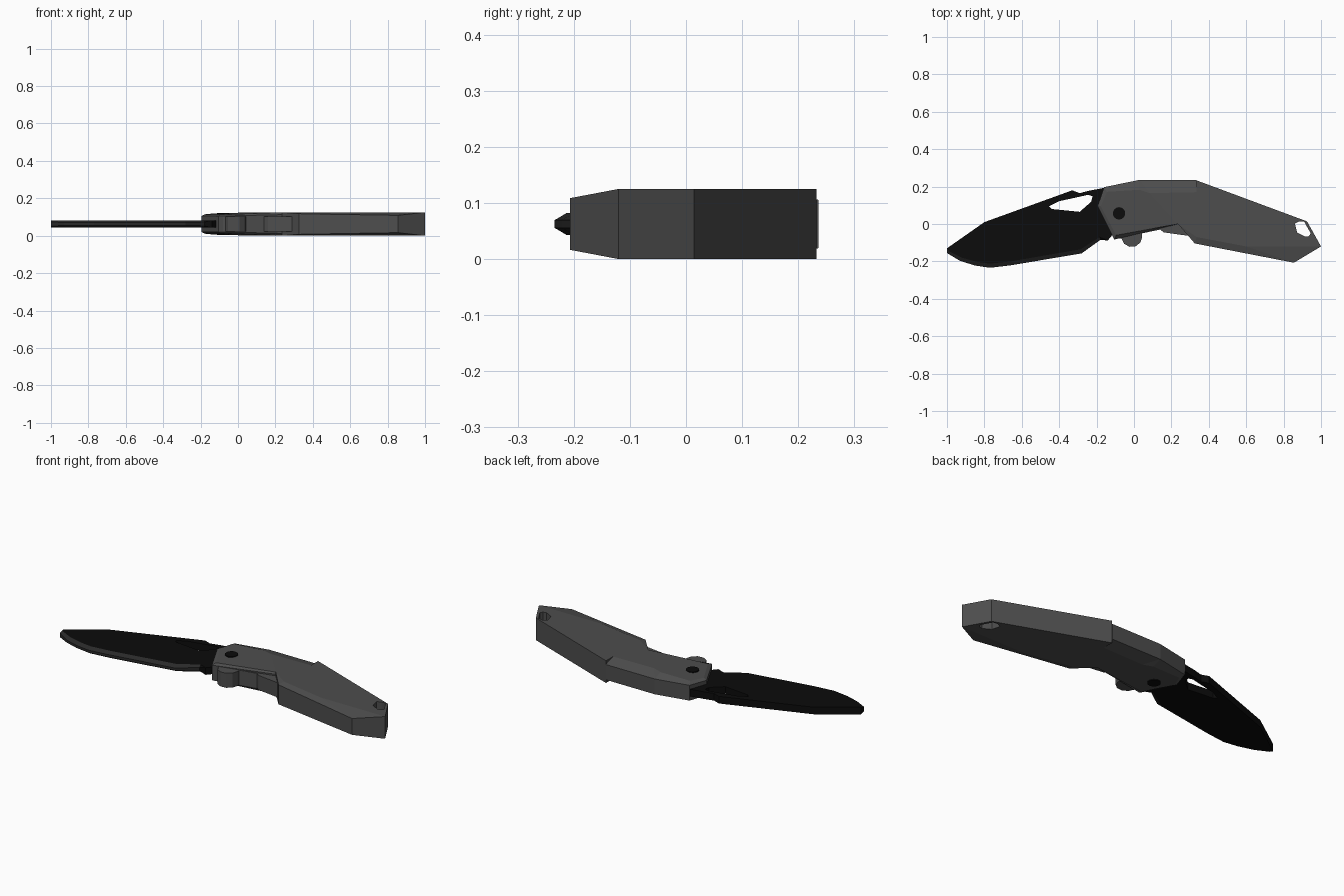
import bpy, bmesh, math

if "Cube" in bpy.data.objects:
    bpy.data.objects.remove(bpy.data.objects["Cube"])

MID = 0.0625  # half of the handle thickness


def material(name, v):
    m = bpy.data.materials.new(name)
    m.diffuse_color = (v, v, v, 1)
    m.use_nodes = True
    m.node_tree.nodes["Principled BSDF"].inputs["Base Color"].default_value = m.diffuse_color
    return m


GREY = material("handle_grey", 0.075)
BLACK = material("blade_black", 0.0035)
EDGE = material("edge_dark_grey", 0.022)


def slab(name, outline, h_out, plateau=None, h_top=None, mats=(GREY,)):
    """Flat part mirrored about mid height: side wall, chamfer, plateau."""
    plateau = plateau or outline
    n = len(outline)
    h_out = h_out if isinstance(h_out, list) else [h_out] * n
    h_top = h_out if h_top is None else (h_top if isinstance(h_top, list) else [h_top] * n)
    bm = bmesh.new()
    rings = []
    for pts, hs, s in ((plateau, h_top, -1), (outline, h_out, -1), (outline, h_out, 1), (plateau, h_top, 1)):
        rings.append([bm.verts.new((x, y, MID + s * h)) for (x, y), h in zip(pts, hs)])
    for a, b in zip(rings, rings[1:]):
        for i in range(n):
            j = (i + 1) % n
            bm.faces.new((a[i], a[j], b[j], b[i]))
    bm.faces.new(rings[0][::-1])
    bm.faces.new(rings[-1])
    bmesh.ops.remove_doubles(bm, verts=bm.verts, dist=1e-5)
    bmesh.ops.recalc_face_normals(bm, faces=bm.faces)
    me = bpy.data.meshes.new(name)
    bm.to_mesh(me)
    bm.free()
    for m in mats:
        me.materials.append(m)
    ob = bpy.data.objects.new(name, me)
    bpy.context.collection.objects.link(ob)
    return ob


def cut(ob, name, outline, mat):
    """Cut a through hole with a hidden cutter."""
    c = slab(name, outline, 0.2, mats=(mat,))
    c.hide_render = True
    c.hide_viewport = True
    mod = ob.modifiers.new(name, 'BOOLEAN')
    mod.operation = 'DIFFERENCE'
    mod.solver = 'EXACT'
    mod.object = c


# Blade: full-thickness spine, bevelled cutting edge
spine = [(-0.10, 0.10), (-0.15, 0.195), (-0.24, 0.178), (-0.29, 0.165), (-0.33, 0.18), (-0.80, 0.01), (-1.0, -0.13)]
edge = [(-1.0, -0.155), (-0.93, -0.197), (-0.85, -0.222), (-0.77, -0.234), (-0.66, -0.221), (-0.28, -0.157)]
heel = [(-0.18, -0.085), (-0.14, -0.088), (-0.10, -0.04)]
edge_in = [(-0.99, -0.145), (-0.92, -0.18), (-0.84, -0.202), (-0.77, -0.212), (-0.66, -0.2), (-0.285, -0.135)]
heel_in = [(-0.185, -0.07)] + heel[1:]
blade = slab("blade", spine + edge + heel, [0.02] * 7 + [0.012] + [0.007] * 5 + [0.01] + [0.02] * 2,
             spine + edge_in + heel_in, 0.02, (BLACK, EDGE))
for p in blade.data.polygons:
    if p.normal.y < -0.2 and p.center.x < -0.19:
        p.material_index = 1
cut(blade, "blade_hole_cutter",
    [(-0.455, 0.095), (-0.40, 0.122), (-0.245, 0.156), (-0.222, 0.148), (-0.228, 0.12), (-0.29, 0.065), (-0.44, 0.08)],
    BLACK)

# Main handle: full thickness, chamfered belly
handle = slab("handle",
              [(0.335, 0.233), (0.925, 0.014), (1.0, -0.12), (0.855, -0.207), (0.325, -0.104), (0.235, 0.0), (0.085, 0.165), (0.335, 0.17)],
              [MID, MID, MID, 0.046, 0.055, MID, MID, MID],
              [(0.335, 0.233), (0.925, 0.014), (1.0, -0.12), (0.6, -0.12), (0.335, -0.07), (0.235, 0.0), (0.085, 0.165), (0.335, 0.17)],
              MID)
cut(handle, "lanyard_hole_cutter",
    [(0.86, 0.003), (0.885, 0.014), (0.91, 0.012), (0.945, -0.05), (0.935, -0.065), (0.915, -0.068), (0.872, -0.045)],
    GREY)

# Spine shoulder sloping down ahead of the main handle
slab("spine_shoulder", [(0.03, 0.236), (0.335, 0.236), (0.335, 0.17), (0.085, 0.165)], [0.043, 0.043, MID, MID])

# Bolster: top tilts down toward the blade
bol_out = [(-0.16, 0.197), (0.03, 0.236), (0.085, 0.165), (0.235, 0.0), (-0.105, -0.083), (-0.195, 0.095)]
bol_in = [(-0.145, 0.172), (0.03, 0.183), (0.085, 0.165), (0.235, 0.0), (-0.095, -0.06), (-0.178, 0.095)]
tilt = [MID - 0.045 * max(0, 0.1735 - 0.74 * x - 0.67 * y) for x, y in bol_in]
slab("bolster", bol_out, [0.043, 0.043, MID, 0.05, 0.042, 0.042], bol_in, tilt)

# Inner liner with rounded thumb tab and finger notch
tab = [(-0.012 + 0.056 * math.cos(math.radians(a)), -0.068 + 0.055 * math.sin(math.radians(a)))
       for a in range(190, 361, 34)]
slab("inner_liner", [(-0.09, 0.05), (-0.10, -0.075)] + tab +
     [(0.042, -0.05), (0.14, -0.03), (0.16, -0.045), (0.34, -0.07), (0.34, 0.05)], 0.041)

# Pivot screw through the bolster
slab("pivot", [(-0.08 + 0.033 * math.cos(math.tau * i / 16), 0.057 + 0.033 * math.sin(math.tau * i / 16))
               for i in range(16)], 0.059, mats=(BLACK,))
